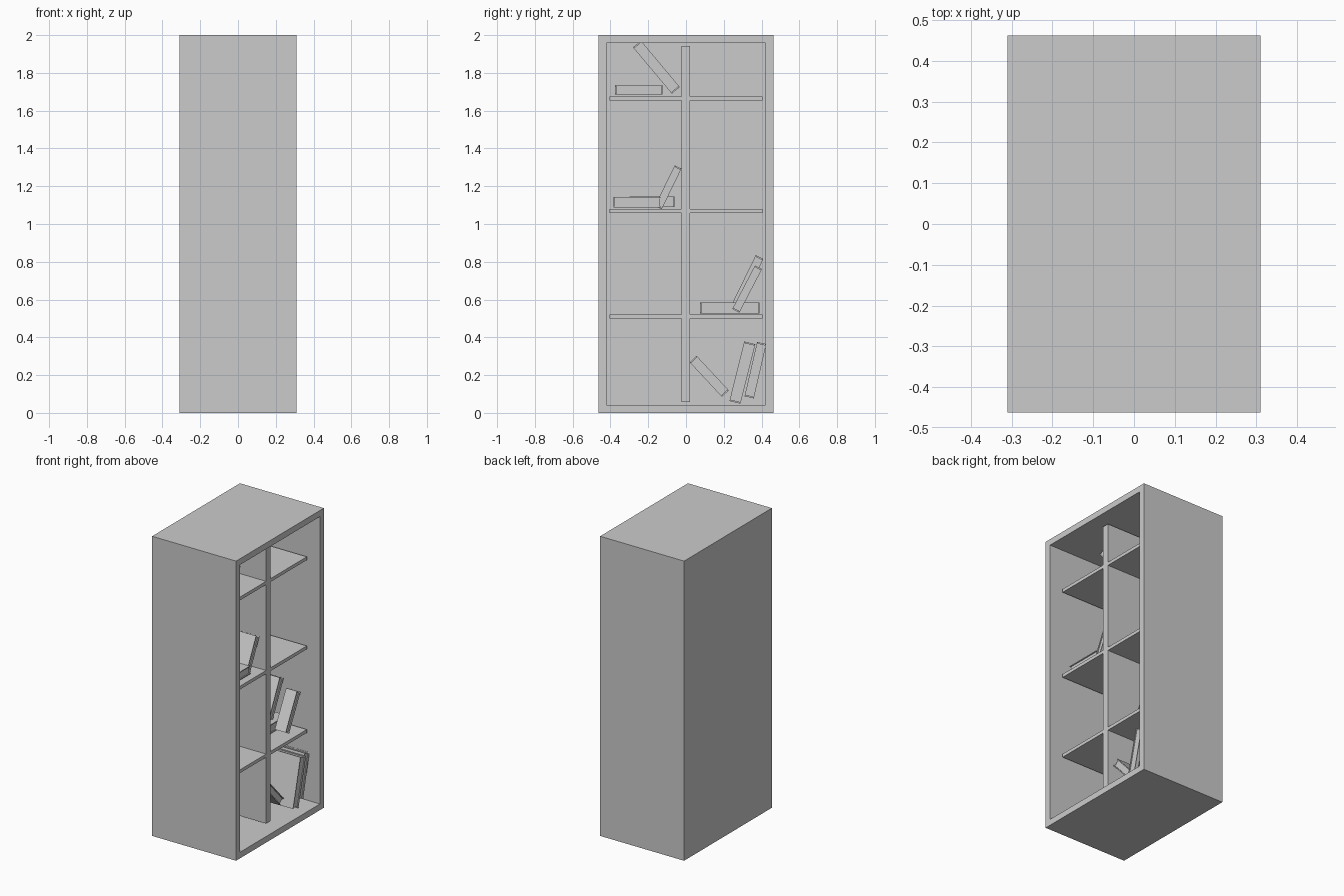
import bpy, bmesh
from math import radians
from mathutils import Matrix, Vector

if "Cube" in bpy.data.objects:
    bpy.data.objects.remove(bpy.data.objects["Cube"])

FRONT = 0.225    # open edge of shelves, set back from the +x opening
BACK = -0.255    # inner face of the back panel


def add_box(bm, lo, hi):
    lo, hi = Vector(lo), Vector(hi)
    m = Matrix.Translation((lo + hi) / 2) @ Matrix.Diagonal((*(hi - lo), 1))
    return bmesh.ops.create_cube(bm, size=1, matrix=m)["verts"]


def finish(bm, name):
    bmesh.ops.recalc_face_normals(bm, faces=bm.faces)
    mesh = bpy.data.meshes.new(name)
    bm.to_mesh(mesh)
    bm.free()
    obj = bpy.data.objects.new(name, mesh)
    bpy.context.collection.objects.link(obj)
    return obj


def box(name, lo, hi):
    bm = bmesh.new()
    add_box(bm, lo, hi)
    return finish(bm, name)


def book(name, front, depth, y, z, angle, length, thick):
    """Closed book: (y, z) is its lower left corner, angle is the lean."""
    bm = bmesh.new()
    c = 0.006
    add_box(bm, (-depth, 0, -c), (0, length, 0))
    add_box(bm, (-depth, 0, -thick), (0, length, c - thick))
    add_box(bm, (-depth, 0, c - thick), (c - depth, length, -c))
    add_box(bm, (c - depth, c, c - thick), (-c, length - c, -c))
    obj = finish(bm, name)
    obj.location = (front, y, z)
    obj.rotation_euler.x = radians(angle)


# Cabinet shell: solid block with its +x face inset and pushed inward
bm = bmesh.new()
add_box(bm, (-0.31, -0.463, 0), (0.31, 0.463, 2))
bm.normal_update()
face = next(f for f in bm.faces if f.normal.x > 0.9)
bmesh.ops.inset_region(bm, faces=[face], thickness=0.058)
inner = bmesh.ops.extrude_discrete_faces(bm, faces=[face])["faces"][0]
bmesh.ops.translate(bm, vec=(BACK - 0.31, 0, 0), verts=inner.verts)
finish(bm, "cabinet")

# Divider and shelves
box("divider", (BACK, -0.025, 0.058), (FRONT, 0.022, 1.942))
for i, top in enumerate((0.522, 1.08, 1.675)):
    for side, a, b in (("left", -0.405, -0.025), ("right", 0.022, 0.405)):
        box(f"shelf_{side}_{i}", (BACK, a, top - 0.022), (FRONT, b, top))

# Books: front x, depth, y, z, lean, length, thickness
books = {
    "bottom_slanted_book": (0.18, 0.22, 0.19, 0.085, 133, 0.25, 0.05),
    "bottom_tall_book": (0.245, 0.25, 0.23, 0.063, 76, 0.325, 0.06),
    "bottom_end_book": (0.23, 0.24, 0.31, 0.088, 77, 0.295, 0.05),
    "low_flat_book": (0.085, 0.24, 0.075, 0.585, 0, 0.315, 0.06),
    "low_front_book": (0.18, 0.08, 0.245, 0.55, 62.5, 0.26, 0.042),
    "low_back_book": (0.05, 0.2, 0.24, 0.57, 64, 0.295, 0.045),
    "mid_flat_book": (0.185, 0.18, -0.385, 1.143, 0, 0.25, 0.055),
    "mid_back_flat_book": (0.0, 0.2, -0.3, 1.145, 0, 0.24, 0.055),
    "mid_leaning_book": (0.175, 0.2, -0.165, 1.095, 64, 0.24, 0.04),
    "top_flat_book": (0.05, 0.2, -0.375, 1.735, 0, 0.25, 0.05),
    "top_leaning_book": (0.04, 0.22, -0.075, 1.69, 130, 0.32, 0.055),
}
for name, spec in books.items():
    book(name, *spec)
